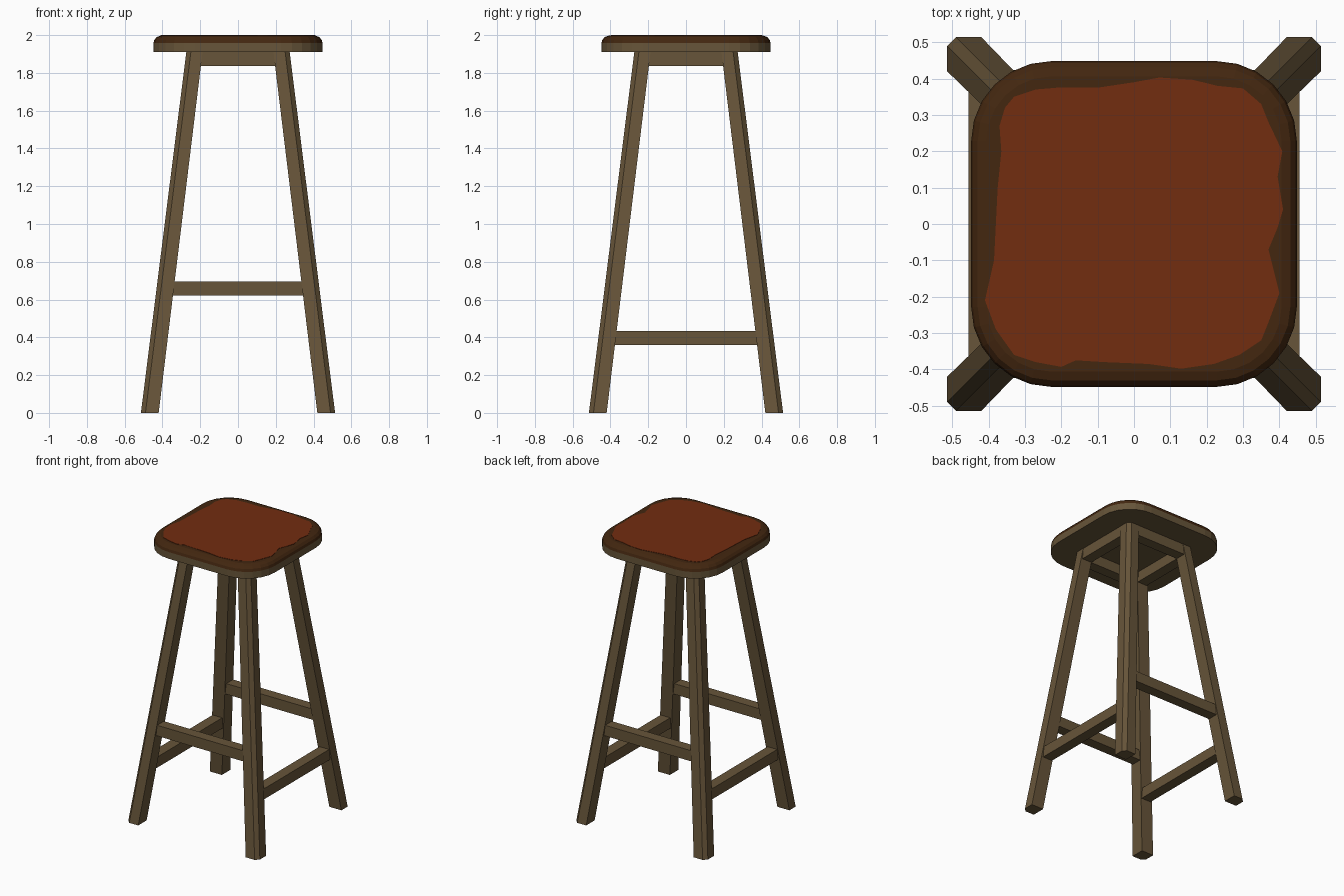
import bpy, bmesh, math

if "Cube" in bpy.data.objects:
    bpy.data.objects.remove(bpy.data.objects["Cube"])


def material(name, rgb):
    m = bpy.data.materials.new(name)
    m.diffuse_color = (*rgb, 1)
    m.use_nodes = True
    m.node_tree.nodes["Principled BSDF"].inputs["Base Color"].default_value = m.diffuse_color
    return m


wood = material("weathered wood", (0.135, 0.090, 0.041))
rim = material("dark brown rim", (0.056, 0.020, 0.005))
red = material("red brown top", (0.170, 0.026, 0.005))


def loft(name, rings, mats, side_mat=lambda i: 0, top_mat=0):
    """Join rings of points, bottom to top, and cap both ends."""
    bm = bmesh.new()
    vr = [[bm.verts.new(p) for p in r] for r in rings]
    n = len(vr[0])
    for i in range(len(vr) - 1):
        for j in range(n):
            k = (j + 1) % n
            f = bm.faces.new((vr[i][j], vr[i][k], vr[i + 1][k], vr[i + 1][j]))
            f.material_index = side_mat(i)
    bm.faces.new(vr[0][::-1])
    bm.faces.new(vr[-1]).material_index = top_mat
    bmesh.ops.recalc_face_normals(bm, faces=bm.faces)
    me = bpy.data.meshes.new(name)
    bm.to_mesh(me)
    bm.free()
    for m in mats:
        me.materials.append(m)
    ob = bpy.data.objects.new(name, me)
    bpy.context.collection.objects.link(ob)
    return ob


def rounded_square(half, radius, z, seg=6):
    pts = []
    for q in range(4):
        for s in range(seg + 1):
            a = math.pi / 2 * (q + s / seg)
            cx = (half - radius) * (1 if q in (0, 3) else -1)
            cy = (half - radius) * (1 if q in (0, 1) else -1)
            pts.append((cx + radius * math.cos(a), cy + radius * math.sin(a), z))
    return pts


# Seat: wood band below, dark rounded rim above
profile = [(0, 1.91), (0, 1.957), (0.005, 1.975), (0.018, 1.99), (0.042, 1.998)]
loft("seat", [rounded_square(0.448 - d, 0.22 - d, z) for d, z in profile],
     [wood, rim], lambda i: 0 if i == 0 else 1, 1)

# Worn coloured patch on the seat, with a wavy edge
patch = [(-.33, .35), (-.27, .37), (-.2, .376), (-.1, .375), (0, .39), (.07, .403),
         (.16, .397), (.23, .38), (.3, .373), (.35, .33), (.37, .28), (.408, .2),
         (.395, .13), (.41, .04), (.395, -.01), (.37, -.07), (.385, -.13), (.4, -.19),
         (.37, -.27), (.35, -.32), (.29, -.36), (.22, -.385), (.13, -.398), (.04, -.385),
         (-.08, -.38), (-.16, -.375), (-.2, -.393), (-.27, -.38), (-.33, -.36),
         (-.38, -.29), (-.41, -.21), (-.385, -.1), (-.375, .1), (-.365, .2),
         (-.37, .27), (-.355, .32)][::-1]
loft("seat_patch", [[(x, y, z) for x, y in patch] for z in (1.997, 2.0)], [red])


# Splayed legs with a chamfered outer corner
def leg_ring(outer, inner, z, sx, sy, c=0.024):
    pts = [(inner, inner), (outer, inner), (outer, outer - c), (outer - c, outer), (inner, outer)]
    return [(sx * x, sy * y, z) for x, y in pts]


for sy, fb in ((-1, "front"), (1, "back")):
    for sx, lr in ((-1, "left"), (1, "right")):
        loft(f"{fb}_{lr}_leg", [leg_ring(0.514, 0.420, 0, sx, sy),
                                leg_ring(0.273, 0.187, 1.915, sx, sy)], [wood])


# Bars between the legs, ending at the leg centres
def bar(name, z, side, along_x, h=0.0375):
    c = 0.467 - 0.237 * z / 1.915

    def ring(e):
        pts = []
        for d, dz in ((-h, -h), (h, -h), (h, h), (-h, h)):
            a, b = e * (c - 0.237 * dz / 1.915), side * c + d
            pts.append((a, b, z + dz) if along_x else (b, a, z + dz))
        return pts
    loft(name, [ring(-1), ring(1)], [wood])


for side, fb, lr in ((-1, "front", "left"), (1, "back", "right")):
    bar(f"{fb}_stretcher", 0.658, side, True)
    bar(f"{lr}_stretcher", 0.397, side, False)
    bar(f"{fb}_apron", 1.874, side, True)
    bar(f"{lr}_apron", 1.874, side, False)
